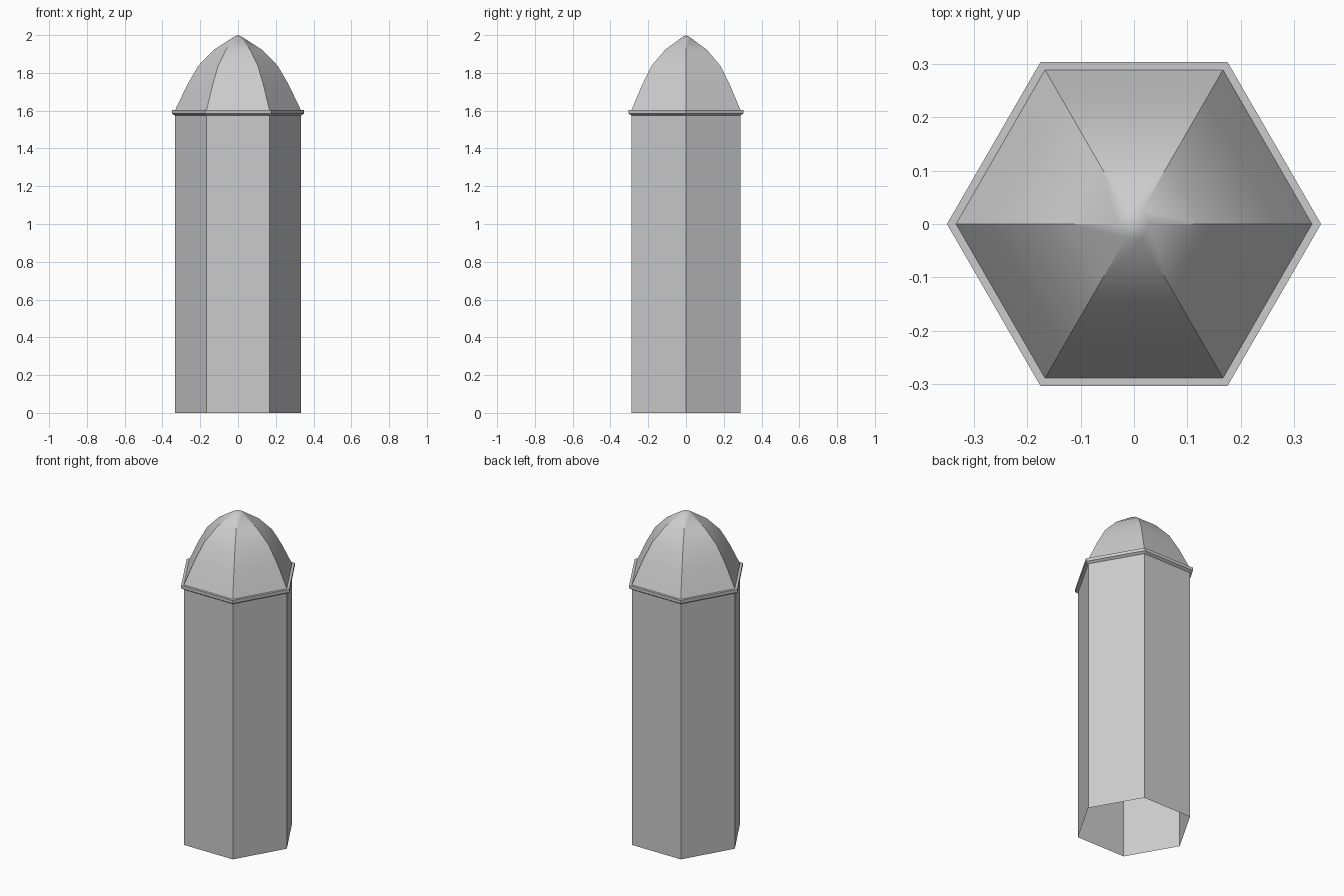
import bpy, bmesh
from math import cos, sin, tau, radians

SIDES = 6

cube = bpy.data.objects.get("Cube")
if cube:
    bpy.data.objects.remove(cube, do_unlink=True)

grey = bpy.data.materials.new("light_grey")
grey.use_nodes = True
grey.diffuse_color = (0.6, 0.6, 0.6, 1)
grey.node_tree.nodes["Principled BSDF"].inputs["Base Color"].default_value = (0.6, 0.6, 0.6, 1)


def hex_loft(name, profile, smooth=False):
    """Sweep a (radius, height) profile, listed bottom to top, round six sides."""
    bm = bmesh.new()
    rings = []
    for r, z in profile:
        if r == 0:
            rings.append([bm.verts.new((0, 0, z))] * SIDES)
        else:
            rings.append([bm.verts.new((r * cos(tau * i / SIDES), r * sin(tau * i / SIDES), z))
                          for i in range(SIDES)])
    for low, high in zip(rings, rings[1:]):
        for i in range(SIDES):
            j = (i + 1) % SIDES
            corners = [low[i], low[j], high[j], high[i]]
            bm.faces.new(list(dict.fromkeys(corners)))
    mesh = bpy.data.meshes.new(name)
    bm.to_mesh(mesh)
    bm.free()
    mesh.materials.append(grey)
    obj = bpy.data.objects.new(name, mesh)
    bpy.context.collection.objects.link(obj)
    if smooth:
        bpy.ops.object.select_all(action='DESELECT')
        obj.select_set(True)
        bpy.context.view_layer.objects.active = obj
        bpy.ops.object.shade_smooth_by_angle(angle=radians(30))
    return obj


# Hollow shaft, open underneath
hex_loft("shaft", [(0.333, 0), (0.333, 1.58)])

# Projecting rim with a chamfered underside and a flat top ledge
hex_loft("rim", [(0.333, 1.574), (0.35, 1.584), (0.35, 1.603), (0.333, 1.603)])

# Pointed dome: curved panels with crisp ridges
hex_loft("dome", [(0.333, 1.603), (0.268, 1.738), (0.21, 1.838), (0.128, 1.922),
                  (0.03, 1.985), (0, 2)], smooth=True)
